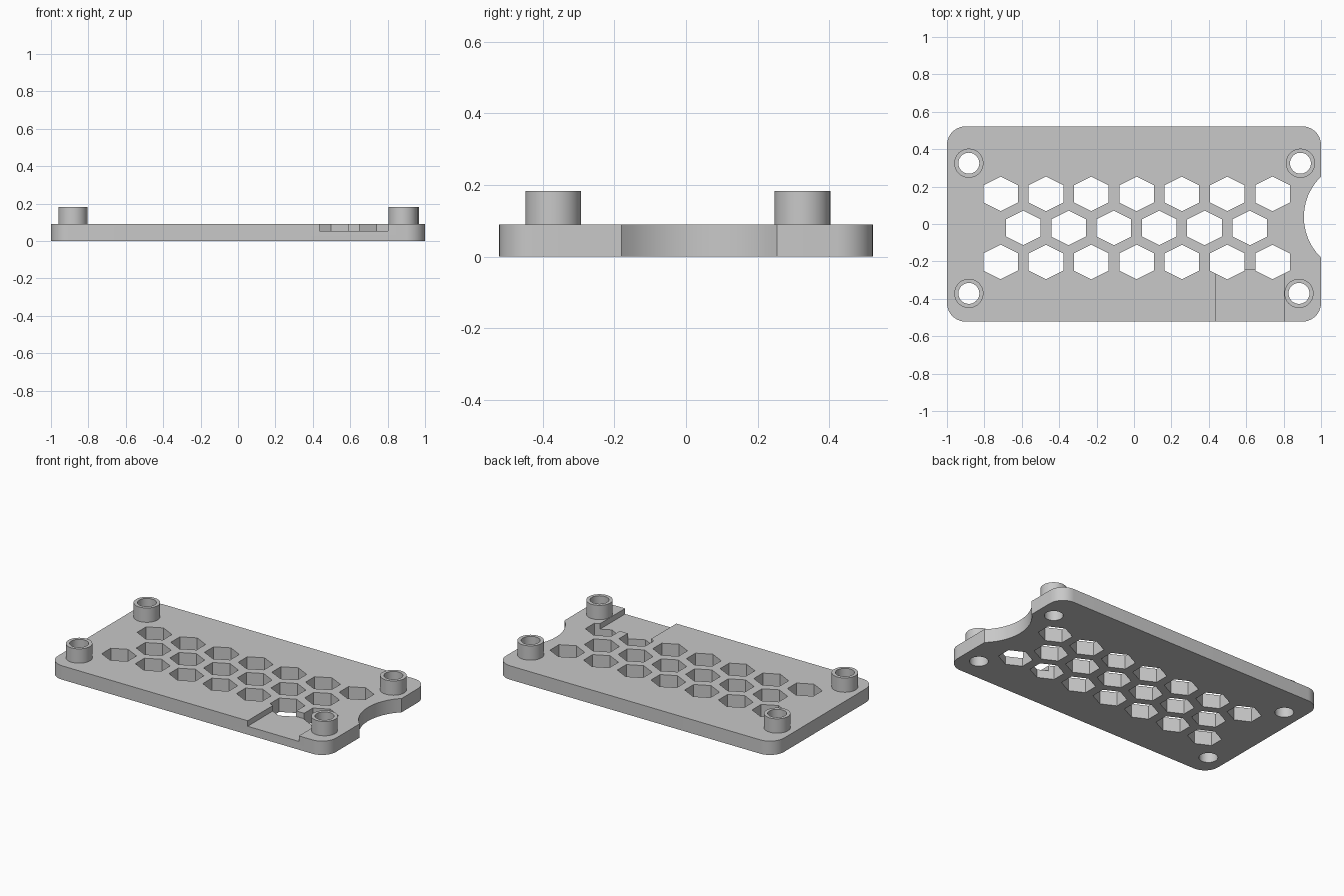
import bpy, bmesh, math
from math import cos, sin, pi, radians

if "Cube" in bpy.data.objects:
    bpy.data.objects.remove(bpy.data.objects["Cube"])

PLATE_H, POST_H = 0.09, 0.183
HX, HY, CORNER = 1.0, 0.522, 0.1
POST_R, HOLE_R = 0.078, 0.056
POSTS = {"back_left_post": (-0.883, 0.325), "back_right_post": (0.89, 0.325),
         "front_left_post": (-0.883, -0.371), "front_right_post": (0.882, -0.371)}

grey = bpy.data.materials.new("grey plastic")
grey.diffuse_color = (0.58, 0.58, 0.58, 1)
grey.use_nodes = True
grey.node_tree.nodes["Principled BSDF"].inputs["Base Color"].default_value = grey.diffuse_color


def arc(cx, cy, r, a0, a1, n):
    return [(cx + r * cos(radians(a0 + (a1 - a0) * i / n)),
             cy + r * sin(radians(a0 + (a1 - a0) * i / n))) for i in range(n + 1)]


def prisms(name, outlines, z0, z1):
    """One object made of vertical prisms over the given outlines."""
    bm = bmesh.new()
    for pts in outlines:
        lo = [bm.verts.new((x, y, z0)) for x, y in pts]
        hi = [bm.verts.new((x, y, z1)) for x, y in pts]
        bm.faces.new(lo[::-1])
        bm.faces.new(hi)
        for i in range(len(pts)):
            j = (i + 1) % len(pts)
            bm.faces.new((lo[i], lo[j], hi[j], hi[i]))
    return finish(name, bm)


def finish(name, bm):
    bmesh.ops.recalc_face_normals(bm, faces=bm.faces)
    me = bpy.data.meshes.new(name)
    bm.to_mesh(me)
    bm.free()
    me.materials.append(grey)
    ob = bpy.data.objects.new(name, me)
    bpy.context.collection.objects.link(ob)
    return ob


def select(ob):
    bpy.ops.object.select_all(action='DESELECT')
    ob.select_set(True)
    bpy.context.view_layer.objects.active = ob


def cut(ob, cutter):
    cutter.hide_render = True
    select(ob)
    mod = ob.modifiers.new("cut", 'BOOLEAN')
    mod.operation, mod.solver, mod.object = 'DIFFERENCE', 'EXACT', cutter
    bpy.ops.object.modifier_apply(modifier=mod.name)
    bpy.data.objects.remove(cutter)


def smooth(ob):
    select(ob)
    bpy.ops.object.shade_smooth_by_angle(angle=radians(30))


# Plate outline: rounded corners and a curved notch in the right end
cx, cy = HX - CORNER, HY - CORNER
notch_r, notch_x, notch_y = 0.301, 1.209, 0.037
half = math.degrees(math.acos((notch_x - HX) / notch_r))
outline = (arc(cx, -cy, CORNER, -90, 0, 10)
           + arc(notch_x, notch_y, notch_r, 180 + half, 180 - half, 12)
           + arc(cx, cy, CORNER, 0, 90, 10)
           + arc(-cx, cy, CORNER, 90, 180, 10)
           + arc(-cx, -cy, CORNER, 180, 270, 10))
plate = prisms("plate", [outline], 0, PLATE_H)

# Shallow pocket open to the front edge
pocket = [(0.435, -0.7), (0.803, -0.7), (0.803, -0.246), (0.435, -0.246)]
cut(plate, prisms("pocket_cutter", [pocket], 0.054, 0.3))

# Staggered hexagonal vents and the post holes
hexes = []
for count, x0, y0 in ((7, -0.713, 0.161), (6, -0.592, -0.021), (7, -0.713, -0.203)):
    for i in range(count):
        x = x0 + 0.2423 * i
        hexes.append([(x + 0.0925 * cos(a) / cos(pi / 6), y0 + 0.0925 * sin(a))
                      for a in (pi / 6 + k * pi / 3 for k in range(6))])
holes = [arc(x, y, HOLE_R, 0, 360, 40)[:-1] for x, y in POSTS.values()]
cut(plate, prisms("hole_cutter", hexes + holes, -0.1, 0.3))
smooth(plate)

# Hollow corner posts
for name, (x, y) in POSTS.items():
    bm = bmesh.new()
    rings = [[bm.verts.new((px, py, z)) for px, py in arc(x, y, r, 0, 360, 40)[:-1]]
             for r, z in ((HOLE_R, PLATE_H), (POST_R, PLATE_H),
                          (POST_R, POST_H), (HOLE_R, POST_H))]
    for k in range(4):
        a, b = rings[k], rings[(k + 1) % 4]
        for i in range(40):
            j = (i + 1) % 40
            bm.faces.new((a[i], a[j], b[j], b[i]))
    smooth(finish(name, bm))
